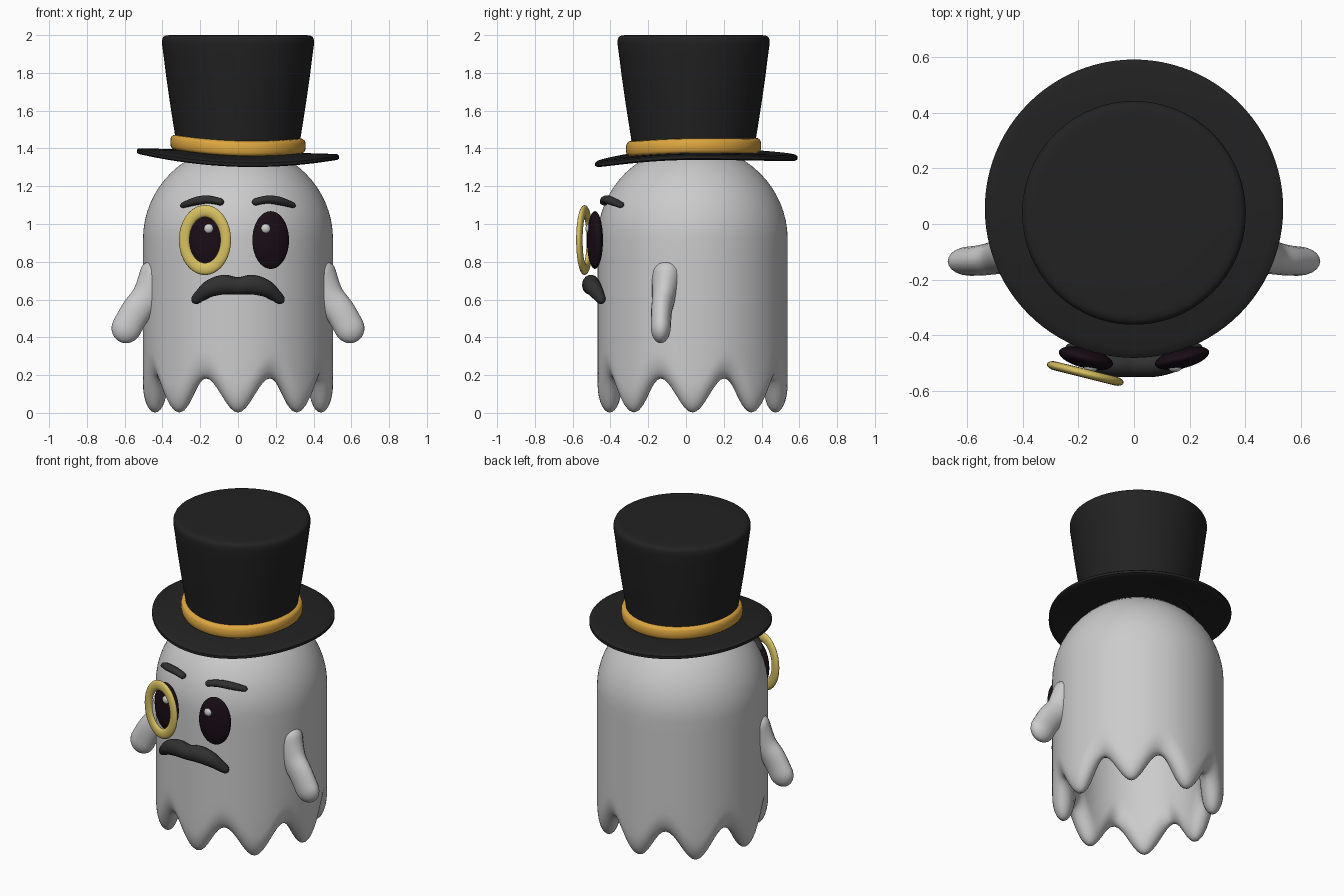
import bpy, bmesh, math
from mathutils import Vector, Matrix

if "Cube" in bpy.data.objects:
    bpy.data.objects.remove(bpy.data.objects["Cube"])

def material(name, rgb):
    m = bpy.data.materials.new(name)
    m.diffuse_color = (*rgb, 1)
    m.use_nodes = True
    m.node_tree.nodes["Principled BSDF"].inputs["Base Color"].default_value = m.diffuse_color
    return m

BLACK = material("hat_black", (0.016, 0.016, 0.016))
GOLD = material("band_gold", (0.72, 0.38, 0.05))
BRASS = material("ring_brass", (0.68, 0.53, 0.12))
EYE = material("eye_dark", (0.010, 0.004, 0.008))
HAIR = material("hair_dark", (0.03, 0.03, 0.03))

def finish(bm, name, mat=None):
    bmesh.ops.remove_doubles(bm, verts=bm.verts, dist=1e-5)
    bmesh.ops.recalc_face_normals(bm, faces=bm.faces)
    for f in bm.faces:
        f.smooth = True
    me = bpy.data.meshes.new(name)
    bm.to_mesh(me)
    bm.free()
    ob = bpy.data.objects.new(name, me)
    bpy.context.collection.objects.link(ob)
    if mat:
        me.materials.append(mat)
    return ob

def skin(bm, rings, closed=False):
    n = len(rings[0])
    for i in range(len(rings) - (0 if closed else 1)):
        a, b = rings[i], rings[(i + 1) % len(rings)]
        for j in range(n):
            k = (j + 1) % n
            bm.faces.new((a[j], a[k], b[k], b[j]))

def lathe(name, profile, cy, mat=None, segs=96, warp=None, closed=False):
    """profile(theta) gives (r, z) points; warp(x, y) adds height."""
    bm = bmesh.new()
    cols = []
    for j in range(segs):
        t = 2 * math.pi * j / segs
        col = []
        for r, z in profile(t):
            x, y = r * math.sin(t), cy - r * math.cos(t)
            col.append(bm.verts.new((x, y, z + (warp(x, y) if warp else 0))))
        cols.append(col)
    skin(bm, list(map(list, zip(*cols))), closed)
    return finish(bm, name, mat)

def spline(pts, u):
    """Catmull-Rom through tuples, u in 0..1."""
    f = u * (len(pts) - 1)
    i = min(int(f), len(pts) - 2)
    t = f - i
    g = lambda k: pts[max(0, min(len(pts) - 1, k))]
    return [0.5 * (2 * b + (c - a) * t + (2*a - 5*b + 4*c - d) * t*t + (3*b - a - 3*c + d) * t**3)
            for a, b, c, d in zip(g(i - 1), g(i), g(i + 1), g(i + 2))]

def tube(name, pts, cap, mat=None, steps=40, n=20):
    """Rounded tube; pts are (x, y, z, radius in the xz plane, radius in depth)."""
    us = [0.5 - 0.5 * math.cos(math.pi * i / steps) for i in range(steps + 1)]
    sm = [spline(pts, u) for u in us]
    P = [Vector(s[:3]) for s in sm]
    dist = [0]
    for a, b in zip(P, P[1:]):
        dist.append(dist[-1] + (b - a).length)
    bm = bmesh.new()
    rings = []
    for i, s in enumerate(sm):
        d = P[min(i + 1, steps)] - P[max(i - 1, 0)]
        side = d.cross(Vector((0, 1, 0))).normalized()
        deep = side.cross(d).normalized()
        e = min(1, min(dist[i], dist[-1] - dist[i]) / cap)
        k = math.sqrt(max(0, 1 - (1 - e) ** 2))
        rings.append([bm.verts.new(P[i] + side * (s[3] * k * math.cos(a)) + deep * (s[4] * k * math.sin(a)))
                      for a in (2 * math.pi * j / n for j in range(n))])
    skin(bm, rings)
    return finish(bm, name, mat)

def ellipsoid(name, loc, size, rot=0, mat=None):
    bm = bmesh.new()
    bmesh.ops.create_uvsphere(bm, u_segments=32, v_segments=20, radius=1)
    bm.transform(Matrix.Translation(loc) @ Matrix.Rotation(rot, 4, 'Z') @ Matrix.Diagonal((*size, 1)))
    return finish(bm, name, mat)

# Body: hollow domed sheet with eight rounded scallops
def body_profile(t):
    zb = 0.092 - 0.09 * math.cos(8 * t)
    ztop, h, ro, ri = 0.92, 0.15, 0.503, 0.375
    pts = [(ro * math.sin(a), ztop + 0.495 * math.cos(a))
           for a in (math.pi / 2 * i / 16 for i in range(17))]
    lip = zb + h
    pts += [(ro, ztop + (lip - ztop) * i / 8) for i in range(1, 9)]
    mid, half = (ro + ri) / 2, (ro - ri) / 2
    pts += [(mid + half * math.cos(a), lip - h * math.sin(a))
            for a in (math.pi * i / 14 for i in range(1, 15))]
    pts += [(ri, lip + (ztop - lip) * i / 8) for i in range(1, 9)]
    pts += [(ri * math.cos(a), ztop + ri * math.sin(a))
            for a in (math.pi / 2 * i / 8 for i in range(1, 9))]
    return pts

lathe("body", body_profile, 0.035, segs=128)

# Hat: warped brim, flared crown, gold band
def brim_warp(x, y):
    u, v = x / 0.54, (y - 0.055) / 0.54
    return -0.016 * u - (0.055 if v < 0 else 0.02) * v * v

brim = [(0, 0.016), (0.15, 0.016), (0.3, 0.016), (0.42, 0.016), (0.5, 0.016), (0.525, 0.015), (0.536, 0.008),
        (0.536, -0.008), (0.525, -0.015), (0.5, -0.016), (0.42, -0.016), (0.3, -0.016), (0.15, -0.016), (0, -0.016)]
lathe("hat_brim", lambda t: [(r, z + 1.37) for r, z in brim], 0.055, BLACK, warp=brim_warp)

crown = [(0.32, 1.35), (0.33, 1.45), (0.346, 1.55), (0.363, 1.66), (0.38, 1.78), (0.394, 1.89), (0.402, 1.95),
         (0.402, 1.975), (0.396, 1.99), (0.382, 1.998), (0.36, 2.0), (0.2, 2.0), (0, 2.0)]
lathe("hat_crown", lambda t: crown, 0.04, BLACK)

def band_profile(t):
    return [(0.325 + 0.033 * math.copysign(abs(math.cos(a)) ** 0.7, math.cos(a)),
             1.423 + 0.04 * math.copysign(abs(math.sin(a)) ** 0.7, math.sin(a)))
            for a in (2 * math.pi * i / 16 for i in range(16))]

lathe("hat_band", band_profile, 0.04, GOLD, warp=brim_warp, closed=True)

# Paired parts
for s, side in ((-1, "left"), (1, "right")):
    tube(side + "_arm", [(s * 0.38, -0.09, 0.78, 0.13, 0.10), (s * 0.47, -0.115, 0.625, 0.088, 0.065),
                         (s * 0.545, -0.13, 0.53, 0.08, 0.055), (s * 0.628, -0.135, 0.378, 0.08, 0.052)], 0.085)
    ellipsoid(side + "_eye", (s * 0.173, -0.482, 0.915), (0.1, 0.036, 0.153), s * math.radians(14), EYE)
    tube(side + "_eyebrow", [(s * 0.075, -0.435, 1.112, 0.018, 0.022), (s * 0.15, -0.425, 1.129, 0.021, 0.026),
                             (s * 0.22, -0.395, 1.122, 0.022, 0.026), (s * 0.302, -0.335, 1.096, 0.014, 0.02)],
         0.02, HAIR)
for name, x in (("left_eye_glint", -0.154), ("right_eye_glint", 0.146)):
    ellipsoid(name, (x, -0.512, 0.975), (0.026, 0.02, 0.026))

# Moustache
half = [(0.24, -0.44, 0.585, 0.022, 0.02), (0.195, -0.465, 0.625, 0.034, 0.033), (0.145, -0.488, 0.66, 0.046, 0.042),
        (0.075, -0.503, 0.679, 0.052, 0.046)]
tube("moustache", [(-p[0], *p[1:]) for p in half] + [(0, -0.505, 0.672, 0.046, 0.044)] + half[::-1], 0.025, HAIR, 60)

# Eyeglass ring: oval torus tilted to follow the left eye
bm = bmesh.new()
skin(bm, [[bm.verts.new(((0.113 + 0.029 * math.cos(b)) * math.cos(a), 0.016 * math.sin(b),
                         (0.153 + 0.032 * math.cos(b)) * math.sin(a)))
           for b in (2 * math.pi * j / 16 for j in range(16))]
          for a in (2 * math.pi * i / 64 for i in range(64))], True)
bm.transform(Matrix.Translation((-0.175, -0.537, 0.915)) @ Matrix.Rotation(math.radians(-14), 4, 'Z'))
finish(bm, "eyeglass_ring", BRASS)

# Keep the hat edges crisp
for name in ("hat_brim", "hat_crown"):
    ob = bpy.data.objects[name]
    bpy.ops.object.select_all(action='DESELECT')
    ob.select_set(True)
    bpy.context.view_layer.objects.active = ob
    bpy.ops.object.shade_smooth_by_angle(angle=math.radians(50))
